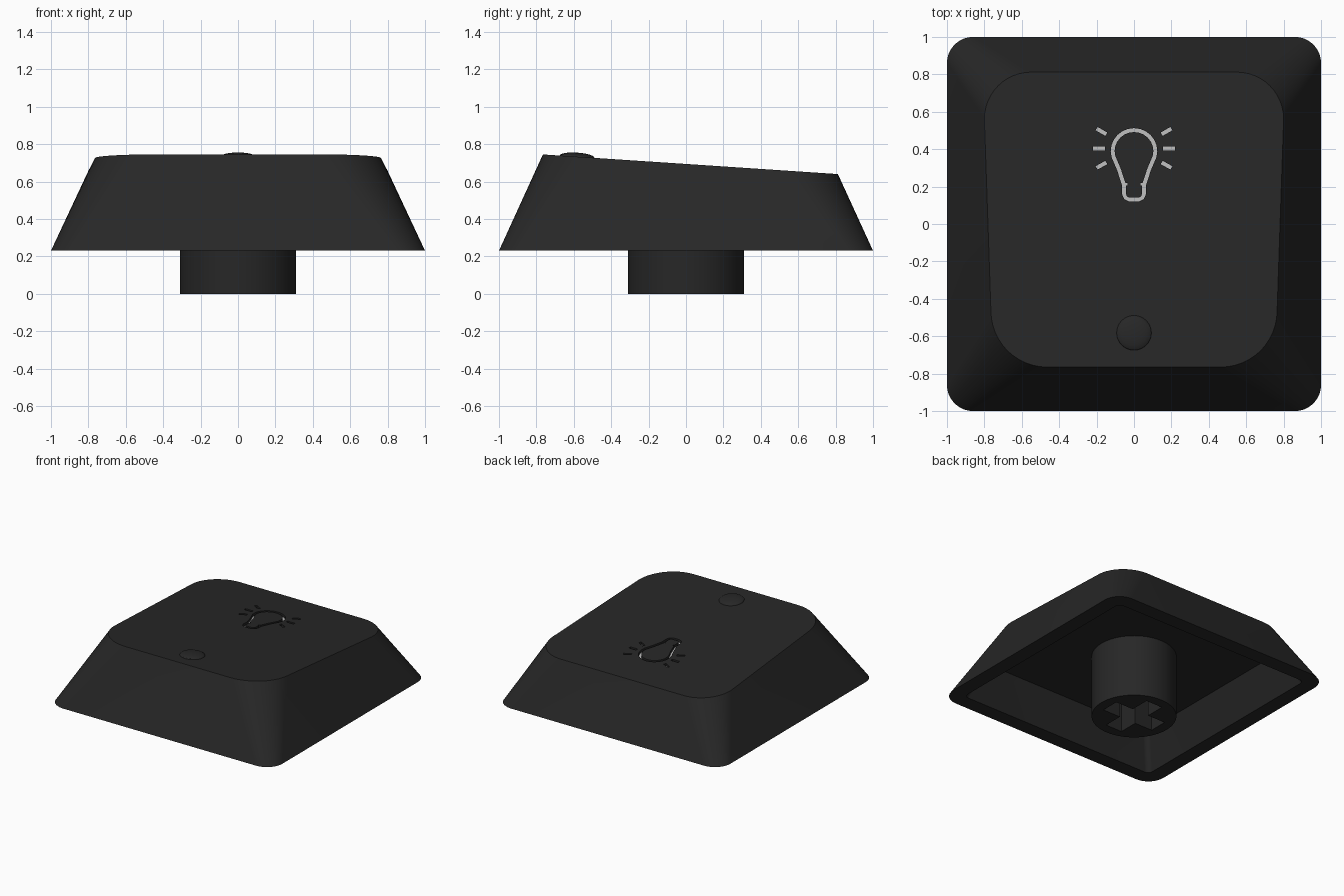
import bpy, bmesh, math
from mathutils import Vector

if "Cube" in bpy.data.objects:
    bpy.data.objects.remove(bpy.data.objects["Cube"])


def material(name, rgb):
    m = bpy.data.materials.new(name)
    m.diffuse_color = (*rgb, 1)
    m.use_nodes = True
    m.node_tree.nodes["Principled BSDF"].inputs["Base Color"].default_value = m.diffuse_color
    return m


BLACK = material("black plastic", (0.02, 0.02, 0.02))
LIGHT = material("light grey legend", (0.5, 0.5, 0.5))


def top_z(y):
    """Height of the sloping top surface."""
    return 0.694 - 0.0665 * y


def finish(name, bm):
    bmesh.ops.recalc_face_normals(bm, faces=bm.faces[:])
    me = bpy.data.meshes.new(name)
    bm.to_mesh(me)
    bm.free()
    me.materials.append(BLACK)
    ob = bpy.data.objects.new(name, me)
    bpy.context.collection.objects.link(ob)
    return ob


def smooth(ob):
    bpy.ops.object.select_all(action='DESELECT')
    ob.select_set(True)
    bpy.context.view_layer.objects.active = ob
    bpy.ops.object.shade_smooth_by_angle(angle=math.radians(30))


def cut(ob, cutter):
    mod = ob.modifiers.new("cut", 'BOOLEAN')
    mod.operation = 'DIFFERENCE'
    mod.solver = 'EXACT'
    mod.use_self = True
    mod.object = cutter
    dg = bpy.context.evaluated_depsgraph_get()
    me = bpy.data.meshes.new_from_object(ob.evaluated_get(dg))
    ob.modifiers.clear()
    ob.data = me
    bpy.data.objects.remove(cutter)


def rounded(front, back, z):
    """Rounded outline; front and back are (half width, y, corner radius)."""
    pts = []
    corners = [(1, 1, back), (-1, 1, back), (-1, -1, front), (1, -1, front)]
    for k, (sx, sy, (hx, y, r)) in enumerate(corners):
        for i in range(13):
            a = math.pi / 2 * (k + i / 12)
            px = sx * (hx - r) + r * math.cos(a)
            py = y - sy * r + r * math.sin(a)
            pts.append((px, py, z(py) if callable(z) else z))
    return pts


def bridge(bm, a, b):
    n = len(a)
    for i in range(n):
        bm.faces.new((a[i], a[(i + 1) % n], b[(i + 1) % n], b[i]))


# Hollow cap shell: outer skirt, sloping top, rim, inner walls and ceiling
bm = bmesh.new()
rings = [
    rounded((0.765, -0.765, 0.30), (0.80, 0.812, 0.25), top_z),
    rounded((1, -1, 0.14), (1, 1, 0.14), 0.23),
    rounded((0.88, -0.88, 0.04), (0.88, 0.88, 0.04), 0.23),
    rounded((0.77, -0.77, 0.04), (0.77, 0.77, 0.04), 0.50),
]
rings = [[bm.verts.new(p) for p in ring] for ring in rings]
for a, b in zip(rings, rings[1:]):
    bridge(bm, a, b)
bm.faces.new(rings[0])
bm.faces.new(rings[-1])
cap = finish("cap_shell", bm)


def groove(bm, pts, closed=False, width=0.021, depth=0.022):
    """Ribbon along pts, extruded from below to above the top surface."""
    pts = [Vector(p) for p in pts]
    n = len(pts)
    rows = []
    for i, p in enumerate(pts):
        prev = pts[i - 1] if closed or i else p
        nxt = pts[(i + 1) % n] if closed or i < n - 1 else p
        t = (nxt - prev).normalized()
        side = Vector((-t.y, t.x)) * width / 2
        rows.append([bm.verts.new((q.x, q.y, top_z(q.y) + dz))
                     for q, dz in ((p - side, -depth), (p + side, -depth),
                                   (p + side, 0.03), (p - side, 0.03))])
    for a, b in zip(rows, rows[1:] + rows[:1] if closed else rows[1:]):
        bridge(bm, a, b)
    if not closed:
        bm.faces.new(rows[0])
        bm.faces.new(rows[-1])


# Engraved lamp symbol: bulb outline, base notches and six rays
bm = bmesh.new()
arc = [(0.114 * math.cos(math.radians(a)), 0.39 + 0.112 * math.sin(math.radians(a)))
       for a in range(75, -31, -15)]
neck = [(0.08, 0.29), (0.064, 0.24), (0.054, 0.21), (0.053, 0.16), (0.045, 0.14), (0.025, 0.13)]
half = arc + neck
groove(bm, [(0, 0.502)] + half + [(-x, y) for x, y in reversed(half)], closed=True)
for s in (-1, 1):
    groove(bm, [(s * 0.054, 0.213), (s * 0.035, 0.213)], width=0.014)
    for x0, y0, x1, y1 in ((0.148, 0.48, 0.2, 0.51),
                           (0.155, 0.404, 0.22, 0.404),
                           (0.148, 0.329, 0.2, 0.30)):
        groove(bm, [(s * x0, y0), (s * x1, y1)])
cut(cap, finish("legend_cutter", bm))

# Groove floors take the light colour
cap.data.materials.clear()
cap.data.materials.append(BLACK)
cap.data.materials.append(LIGHT)
for f in cap.data.polygons:
    sunk = top_z(f.center.y) - f.center.z
    f.material_index = int(f.normal.z > 0.9 and 0.01 < sunk < 0.04)
smooth(cap)


def prism(name, outline, z0, z1):
    bm = bmesh.new()
    lo, hi = ([bm.verts.new((x, y, z)) for x, y in outline] for z in (z0, z1))
    bridge(bm, lo, hi)
    bm.faces.new(lo)
    bm.faces.new(hi)
    return finish(name, bm)


# Round stem with a cross-shaped socket
circle = [(0.31 * math.cos(math.tau * i / 64), 0.31 * math.sin(math.tau * i / 64))
          for i in range(64)]
stem = prism("stem", circle, 0, 0.51)
L, W = 0.23, 0.073
cross = []
for k in range(4):
    c, s = round(math.cos(k * math.pi / 2)), round(math.sin(k * math.pi / 2))
    cross += [(c * x - s * y, s * x + c * y) for x, y in ((L, -W), (L, W), (W, W))]
cut(stem, prism("socket_cutter", cross, -0.1, 0.42))
smooth(stem)

# Small homing bump near the front edge
bm = bmesh.new()
R, H, N = 0.093, 0.022, 32
prev = None
for j in range(6):
    a = math.pi / 2 * j / 6
    r, h = R * math.cos(a), H * math.sin(a)
    ring = []
    for i in range(N):
        t = math.tau * i / N
        y = -0.582 + r * math.sin(t)
        ring.append(bm.verts.new((r * math.cos(t), y, top_z(y) + h)))
    if prev:
        bridge(bm, prev, ring)
    prev = ring
tip = bm.verts.new((0, -0.582, top_z(-0.582) + H))
for i in range(N):
    bm.faces.new((prev[i], prev[(i + 1) % N], tip))
smooth(finish("homing_bump", bm))
